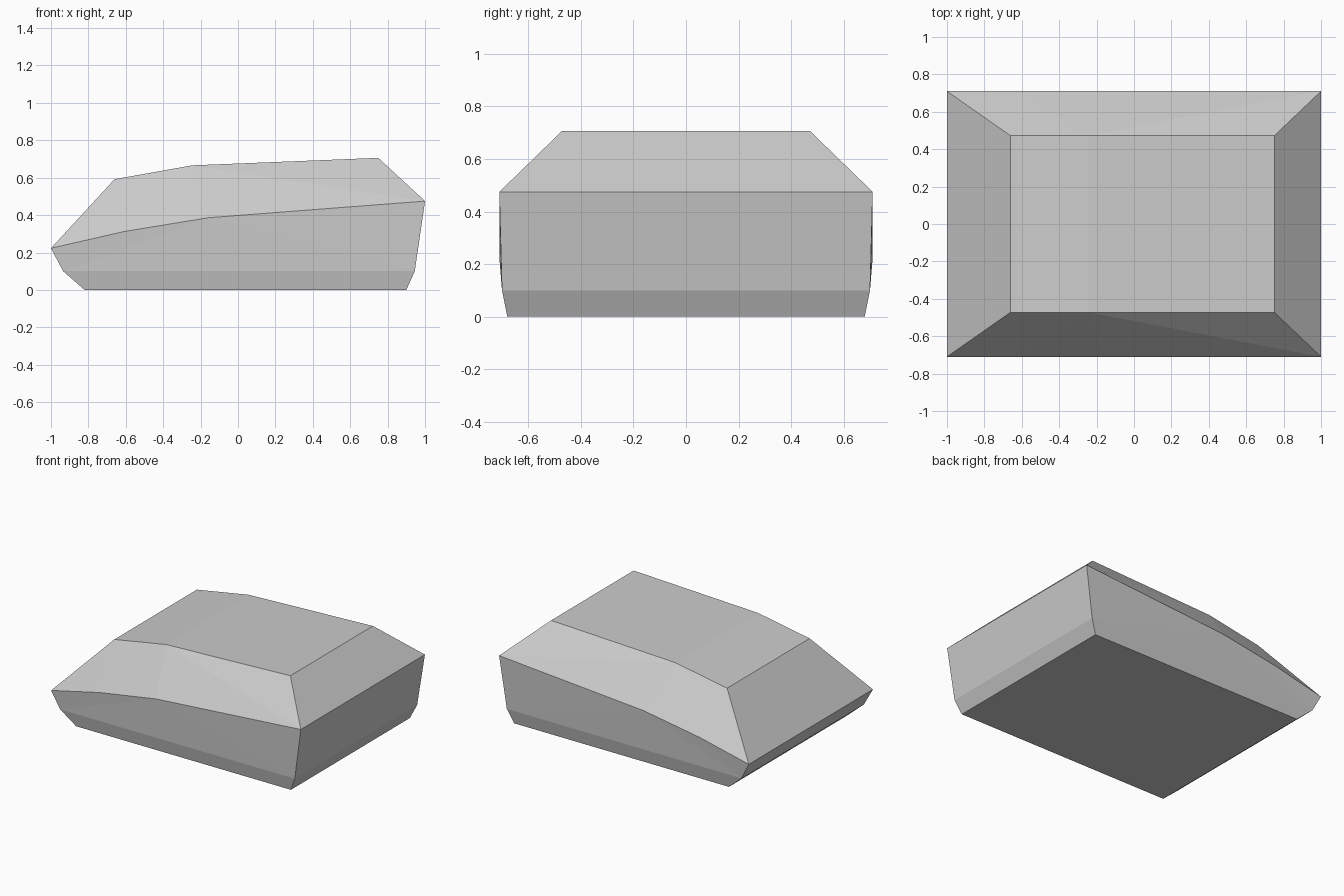
import bpy
import bmesh

if "Cube" in bpy.data.objects:
    bpy.data.objects.remove(bpy.data.objects["Cube"], do_unlink=True)

# Light grey finish
grey = bpy.data.materials.new("light_grey")
grey.use_nodes = True
colour = (0.6, 0.6, 0.6, 1)
grey.diffuse_color = colour
grey.node_tree.nodes["Principled BSDF"].inputs["Base Color"].default_value = colour

# Long edges of the body as (x, z) points, each with its half width
base = ([(-0.82, 0), (0.90, 0)], 0.68)
chine = ([(-0.935, 0.10), (0.945, 0.10)], 0.70)
belt = ([(-1, 0.223), (-0.61, 0.312), (-0.16, 0.386), (1, 0.475)], 0.71)
roof = ([(-0.66, 0.592), (-0.245, 0.666), (0.75, 0.706)], 0.472)

bm = bmesh.new()


def rail(edge):
    """Matching vertex rows on the front and back sides."""
    points, half = edge
    return [[bm.verts.new((x, s * half, z)) for x, z in points] for s in (-1, 1)]


def stitch(low, high, steps):
    """Triangle strip between two rows; L advances the low row, H the high row."""
    i = j = 0
    for step in steps:
        if step == "L":
            bm.faces.new((low[i], low[i + 1], high[j]))
            i += 1
        else:
            bm.faces.new((low[i], high[j + 1], high[j]))
            j += 1


rows = [rail(e) for e in (base, chine, belt, roof)]

# Front and back walls
for lower, upper, steps in zip(rows, rows[1:], ("LH", "HHLH", "LHLLH")):
    for side in (0, 1):
        stitch(lower[side], upper[side], steps)
    # Sloping end panels
    for end in (0, -1):
        bm.faces.new((lower[0][end], lower[1][end], upper[1][end], upper[0][end]))

# Roof panels and flat underside
for front, back in (rows[0], rows[-1]):
    for k in range(len(front) - 1):
        bm.faces.new((front[k], front[k + 1], back[k + 1], back[k]))

bmesh.ops.recalc_face_normals(bm, faces=bm.faces[:])
mesh = bpy.data.meshes.new("faceted_body")
bm.to_mesh(mesh)
bm.free()
mesh.materials.append(grey)
body = bpy.data.objects.new("faceted_body", mesh)
bpy.context.collection.objects.link(body)
